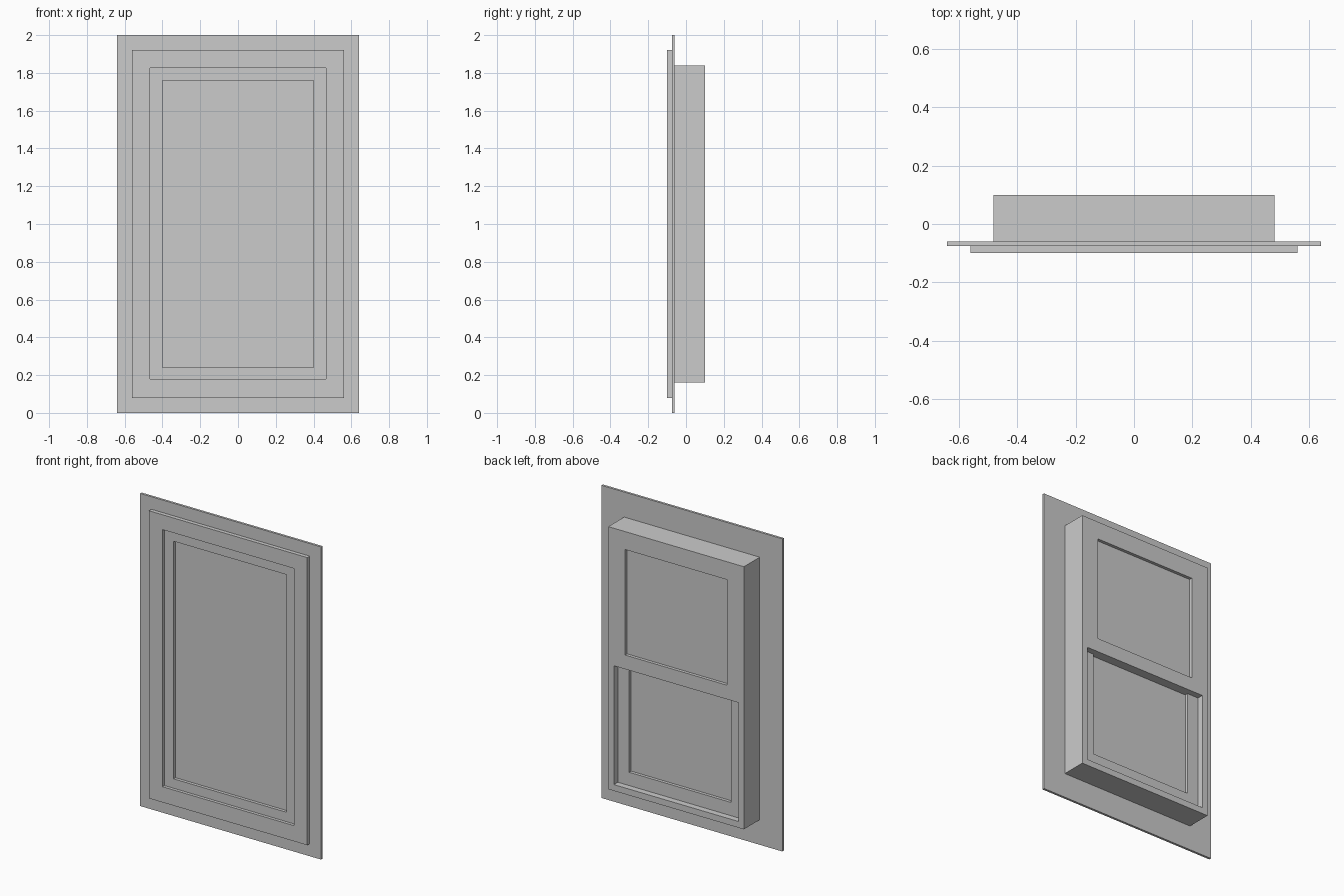
import bpy
import bmesh

if "Cube" in bpy.data.objects:
    bpy.data.objects.remove(bpy.data.objects["Cube"])


def finish(name, bm):
    bmesh.ops.recalc_face_normals(bm, faces=bm.faces)
    mesh = bpy.data.meshes.new(name)
    bm.to_mesh(mesh)
    bm.free()
    obj = bpy.data.objects.new(name, mesh)
    bpy.context.collection.objects.link(obj)
    return obj


def rect(bm, half, z0, z1, y):
    return [bm.verts.new((x, y, z)) for x, z in
            ((-half, z0), (half, z0), (half, z1), (-half, z1))]


def frame(name, outer, inner, y0, y1):
    """Rectangular ring; outer and inner are (half width, bottom, top)."""
    bm = bmesh.new()
    loops = [rect(bm, *outer, y0), rect(bm, *outer, y1),
             rect(bm, *inner, y1), rect(bm, *inner, y0)]
    for k in range(4):
        a, b = loops[k], loops[(k + 1) % 4]
        for i in range(4):
            j = (i + 1) % 4
            bm.faces.new((a[i], a[j], b[j], b[i]))
    return finish(name, bm)


def pane(name, size, y0, y1):
    """Solid slab; size is (half width, bottom, top)."""
    bm = bmesh.new()
    a, b = rect(bm, *size, y0), rect(bm, *size, y1)
    bm.faces.new(a)
    bm.faces.new(b)
    for i in range(4):
        j = (i + 1) % 4
        bm.faces.new((a[i], a[j], b[j], b[i]))
    return finish(name, bm)


# Wall flange and raised outside trim
opening = (0.465, 0.18, 1.825)
frame("wall_flange", (0.64, 0.0, 2.0), opening, -0.075, -0.06)
frame("outer_trim", (0.56, 0.08, 1.92), opening, -0.10, -0.075)

# Full-height outside screen
frame("screen_frame", opening, (0.40, 0.24, 1.76), -0.08, -0.06)
pane("screen_panel", (0.44, 0.20, 1.80), -0.06, -0.045)

# Deep jamb box
frame("jamb_box", (0.48, 0.16, 1.84), (0.44, 0.20, 1.80), -0.06, 0.10)

# Upper sash, flush with the inside face
frame("upper_sash", (0.44, 0.96, 1.80), (0.36, 1.05, 1.725), 0.06, 0.10)
pane("upper_glass", (0.36, 1.05, 1.725), 0.06, 0.08)

# Lower sash, set back and tucked behind the upper one
frame("lower_sash", (0.44, 0.20, 1.04), (0.36, 0.285, 0.96), 0.02, 0.06)
pane("lower_glass", (0.36, 0.285, 0.96), 0.02, 0.04)
